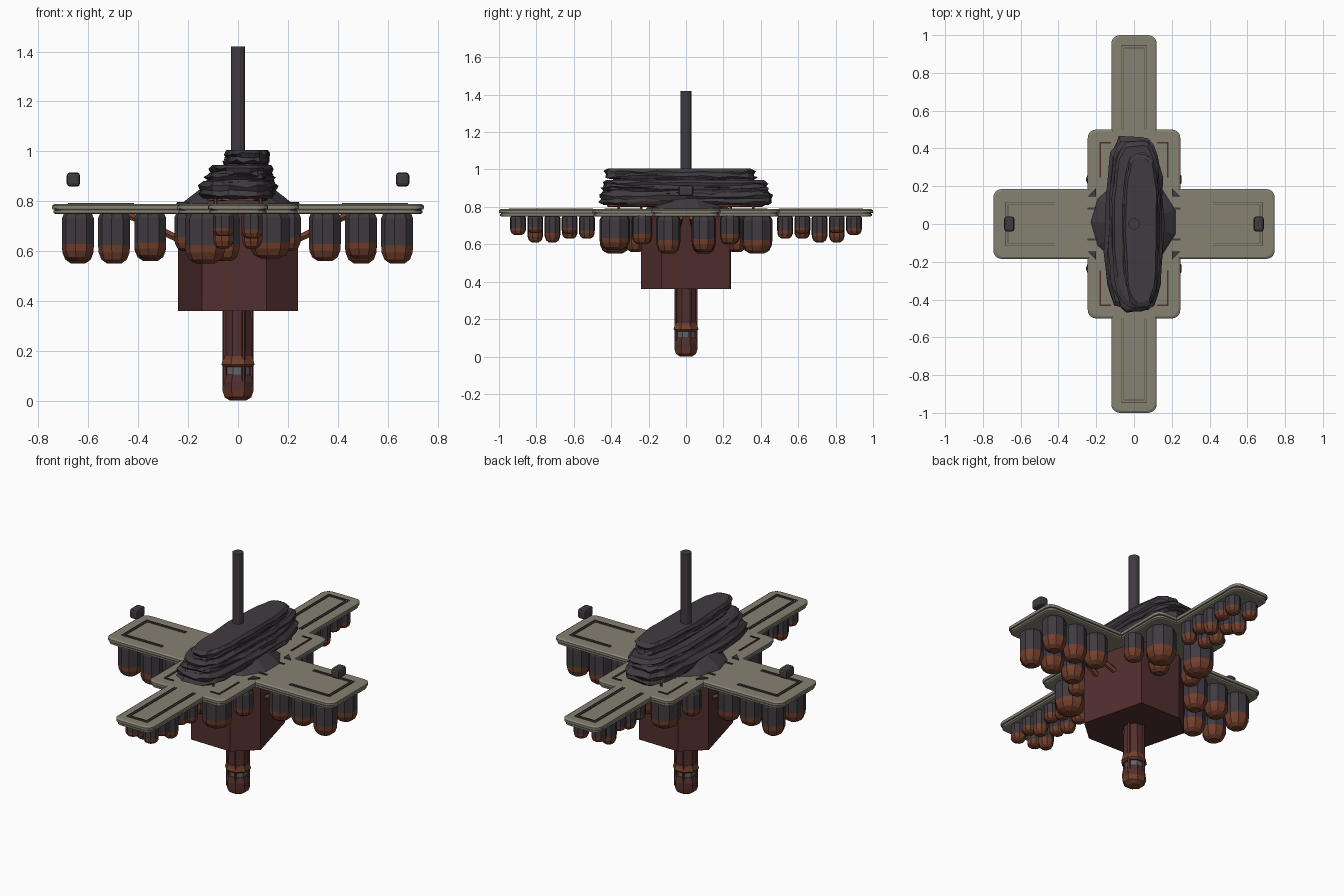
import bpy, bmesh, math, random
from mathutils import Vector

random.seed(4)
cube = bpy.data.objects.get("Cube")
if cube:
    bpy.data.objects.remove(cube)


def material(name, *rgb):
    m = bpy.data.materials.new(name)
    m.use_nodes = True
    m.diffuse_color = (*rgb, 1)
    m.node_tree.nodes["Principled BSDF"].inputs["Base Color"].default_value = (*rgb, 1)
    return m


CHARCOAL = material("charcoal stone", .052, .043, .052)
BROWN = material("red brown", .085, .028, .028)
RUST = material("rust", .17, .05, .025)
KHAKI = material("khaki plate", .24, .22, .17)
SHADE = material("dark khaki groove", .085, .078, .06)
STEEL = material("grey steel", .12, .13, .14)


def finish(name, bm, *mats):
    bmesh.ops.recalc_face_normals(bm, faces=bm.faces)
    mesh = bpy.data.meshes.new(name)
    bm.to_mesh(mesh)
    bm.free()
    for m in mats:
        mesh.materials.append(m)
    ob = bpy.data.objects.new(name, mesh)
    bpy.context.collection.objects.link(ob)
    return ob


def loft(name, rings, *mats, split=None):
    """Skin a stack of closed rings; faces below the split height take the second colour."""
    bm = bmesh.new()
    loops = [[bm.verts.new(p) for p in ring] for ring in rings]
    n = len(loops[0])
    for a, b in zip(loops, loops[1:]):
        for i in range(n):
            bm.faces.new((a[i], a[(i + 1) % n], b[(i + 1) % n], b[i]))
    bm.faces.new(loops[0][::-1])
    bm.faces.new(loops[-1])
    if split is not None:
        for f in bm.faces:
            f.material_index = int(f.calc_center_median().z < split)
    return finish(name, bm, *mats)


def circle(x, y, z, r, n, turn=0.0):
    return [(x + r * math.cos(turn + math.tau * i / n),
             y + r * math.sin(turn + math.tau * i / n), z) for i in range(n)]


def lathe(name, x, y, profile, n, *mats, split=None):
    return loft(name, [circle(x, y, z, r, n, math.pi / n) for r, z in profile], *mats, split=split)


def box(name, center, size, mat, bevel=0.0):
    bm = bmesh.new()
    bmesh.ops.create_cube(bm, size=1)
    bmesh.ops.scale(bm, vec=size, verts=bm.verts)
    if bevel:
        bmesh.ops.bevel(bm, geom=bm.edges[:], offset=bevel, segments=2, affect='EDGES', profile=.5)
    bmesh.ops.translate(bm, vec=center, verts=bm.verts)
    return finish(name, bm, mat)


def rod(name, start, end, r, mat):
    a, b = Vector(start), Vector(end)
    q = (b - a).to_track_quat('Z', 'Y')
    return loft(name, [[p + q @ Vector(c) for c in circle(0, 0, 0, r, 6)] for p in (a, b)], mat)


# Cross-shaped deck built from stacked rounded outlines
def deck_outline(z, inset):
    quarter = []
    for x, y, r in ((.745, .185, .045), (.245, .185, 0), (.245, .5, .045), (.12, .5, 0), (.12, 1, .045)):
        x, y = x - inset, y - inset
        if r:
            for k in range(6):
                a = math.pi / 2 * k / 5
                quarter.append((x - r + r * math.cos(a), y - r + r * math.sin(a)))
        else:
            quarter.append((x, y))
    pts = []
    for sx, sy in ((1, 1), (-1, 1), (-1, -1), (1, -1)):
        pts += [(sx * x, sy * y, z) for x, y in quarter[::sx * sy]]
    return pts


loft("deck_lower", [deck_outline(.748, .014), deck_outline(.752, .006), deck_outline(.762, .006)], KHAKI)
loft("deck_groove", [deck_outline(.758, .010), deck_outline(.778, .010)], SHADE)
loft("deck_upper", [deck_outline(.766, .002), deck_outline(.770, 0), deck_outline(.782, 0),
                    deck_outline(.788, .010)], KHAKI)


# Raised trim lines on the deck
def trim(name, x0, y0, x1, y1, mat, w=.007):
    box(name, ((x0 + x1) / 2, (y0 + y1) / 2, .789), (abs(x1 - x0) + w, abs(y1 - y0) + w, .007), mat)


for s in (-1, 1):
    for gap in (0, .013):
        trim("long_arm_end_trim", -.067 + gap, s * (.945 - gap), .067 - gap, s * (.945 - gap), SHADE, .004)
        trim("side_arm_end_trim", s * (.68 - gap), -.115 + gap, s * (.68 - gap), .115 - gap, SHADE, .004)
        for t in (-1, 1):
            trim("long_arm_side_trim", t * (.067 - gap), s * .5, t * (.067 - gap), s * (.945 - gap), SHADE, .004)
            trim("side_arm_side_trim", s * .42, t * (.115 - gap), s * (.68 - gap), t * (.115 - gap), SHADE, .004)
    for t in (-1, 1):
        trim("block_side_trim", t * .178, s * .25, t * .178, s * .43, BROWN, .009)
        trim("block_end_trim", t * .125, s * .43, t * .178, s * .43, BROWN, .009)
        trim("hub_bar", t * .2, s * .083, t * .242, s * .083, CHARCOAL, .01)
        loft("hub_fin", [[(t * .2, s * .19, z), (t * .245, s * .145, z), (t * .2, s * .145, z)]
                         for z in (.785, .796)], CHARCOAL)

# Faceted mound below the rock
lathe("mound", 0, .01, [(.235, .782), (.215, .80), (.13, .865), (.08, .89)], 11, CHARCOAL)


# Layered rock slabs, each a lumpy stretched loop
def slab(name, cx, cy, rx, ry, z0, z1, mat, rough=.05):
    n = 30
    rows = [(.90, 0), (1, .2), (.96, .45), (1.02, .7), (.90, 1)]
    wobble = [1 + random.uniform(-rough, rough) for _ in range(n)]
    rings = []
    for scale, t in rows:
        ring = []
        for i in range(n):
            a = math.tau * i / n
            c, s = math.cos(a), math.sin(a)
            k = scale * wobble[i] * (1 + random.uniform(-.03, .03))
            z = z0 + (z1 - z0) * t + (random.uniform(-.007, .007) if 0 < t < 1 else 0)
            ring.append((cx + rx * k * math.copysign(abs(c) ** .6, c),
                         cy + ry * (k + 1) / 2 * math.copysign(abs(s) ** .75, s), z))
        rings.append(ring)
    loft(name, rings, mat)


slab("rock_underside", 0, 0, .125, .42, .80, .83, RUST)
slab("rock_base", 0, 0, .152, .465, .81, .88, CHARCOAL)
slab("rock_lower", .005, .0, .138, .445, .865, .91, CHARCOAL)
slab("rock_middle", .015, 0, .125, .44, .895, .945, CHARCOAL)
slab("rock_neck", .03, -.01, .09, .38, .93, .965, CHARCOAL)
slab("rock_top", .04, -.03, .09, .40, .95, 1.005, CHARCOAL)
for i in range(-3, 4):
    for s in (-1, 1):
        rod("rock_leg", (s * .09, i * .12, .785), (s * .09, i * .12, .83), .008, RUST)

lathe("mast", 0, 0, [(.03, .95), (.03, 1.42)], 12, CHARCOAL)
for s in (-1, 1):
    box("floating_beacon", (s * .66, 0, .887), (.054, .08, .058), CHARCOAL, .014)

# Six-sided hull hanging under the deck
half = [(.24, -.13), (.145, .235), (-.115, .24)]
hull = half + [(-x, -y) for x, y in half]
loft("hull", [[(x, y, z) for x, y in hull] for z in (.36, .755)], BROWN)

# Stem with collar, window band and rounded foot
lathe("stem", 0, 0, [(.060, .14), (.057, .37)], 8, BROWN)
lathe("stem_collar", 0, 0, [(.062, .135), (.072, .145), (.066, .165), (.064, .18)], 8, RUST)
lathe("stem_window", 0, 0, [(.05, .085), (.05, .14)], 8, STEEL)
lathe("stem_foot", 0, 0, [(.035, 0), (.058, .014), (.067, .04), (.066, .075), (.055, .105)], 8,
      BROWN, RUST, split=.03)
for i in range(4):
    a = math.tau * i / 4 + math.pi / 8
    c, s = math.cos(a), math.sin(a)
    rod("stem_rib", (c * .058, s * .058, .06), (c * .058, s * .058, .36), .009, BROWN)


# Hanging pods with rust-coloured tips
def pod(name, x, y, r, bottom):
    h = .75 - bottom
    shape = [(.45, 0), (.8, .08), (.97, .22), (1, .36), (1, .9), (.85, 1.02)]
    lathe(name, x, y, [(r * k, bottom + h * t) for k, t in shape], 9, CHARCOAL, RUST,
          split=bottom + h * .4)


for s in (-1, 1):
    for i, x in enumerate((.35, .495, .64)):
        for t in (-1, 1):
            drop = (.56, .57, .55)[(i + (s * t > 0)) % 3]
            pod("side_arm_pod", s * x, t * .095, .066, drop)
    for i in range(5):
        for t in (-1, 1):
            drop = (.65, .63, .655, .61, .66)[(i + (t > 0)) % 5]
            pod("long_arm_pod", t * .058, s * (.53 + i * .092), .043, drop)
    for t in (-1, 1):
        pod("block_pod", t * .13, s * .38, .083, .55 if s * t > 0 else .57)
        pod("hull_pod", t * .2, s * .235, .055, .6)
        rod("hull_strut", (t * .18, s * .06, .62), (t * .44, s * .03, .745), .016, RUST)
    pod("hull_end_pod", s * .05, s * .27, .06, .56)
